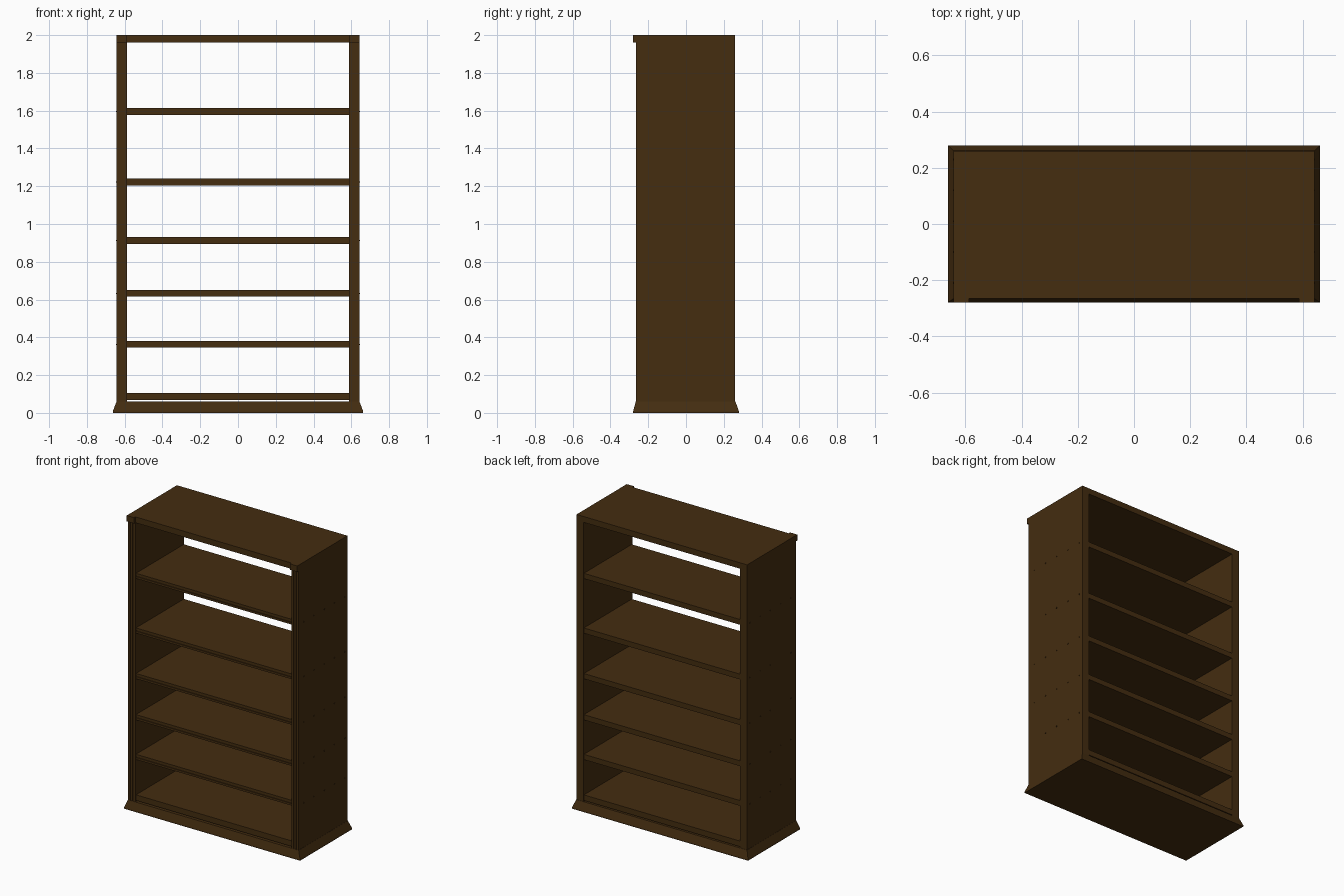
import bpy, bmesh

if "Cube" in bpy.data.objects:
    bpy.data.objects.remove(bpy.data.objects["Cube"])

wood = bpy.data.materials.new("dark brown wood")
wood.diffuse_color = (0.058, 0.026, 0.0052, 1)
wood.use_nodes = True
wood.node_tree.nodes["Principled BSDF"].inputs["Base Color"].default_value = wood.diffuse_color


def finish(name, bm):
    bmesh.ops.recalc_face_normals(bm, faces=bm.faces[:])
    me = bpy.data.meshes.new(name)
    bm.to_mesh(me)
    bm.free()
    me.materials.append(wood)
    ob = bpy.data.objects.new(name, me)
    bpy.context.collection.objects.link(ob)
    return ob


def extrude(name, points, offset):
    """Extrude a closed 3D outline along an offset."""
    bm = bmesh.new()
    face = bm.faces.new([bm.verts.new(p) for p in points])
    out = bmesh.ops.extrude_face_region(bm, geom=[face], use_keep_orig=True)
    moved = [v for v in out["geom"] if isinstance(v, bmesh.types.BMVert)]
    bmesh.ops.translate(bm, verts=moved, vec=offset)
    return finish(name, bm)


def box(name, x0, x1, y0, y1, z0, z1):
    return extrude(name, [(x0, y0, z0), (x1, y0, z0), (x1, y1, z0), (x0, y1, z0)],
                   (0, 0, z1 - z0))


FRONT, BACK = -0.265, 0.26
INNER, OUTER = 0.588, 0.642

# Plinth: short foot band, then flared sides
bm = bmesh.new()
rings = []
for x, y0, y1, z in [(0.663, -0.28, 0.28, 0), (0.663, -0.28, 0.28, 0.008),
                     (0.643, -0.266, 0.262, 0.06)]:
    rings.append([bm.verts.new(p) for p in
                  [(-x, y0, z), (x, y0, z), (x, y1, z), (-x, y1, z)]])
for a, b in zip(rings, rings[1:]):
    for i in range(4):
        j = (i + 1) % 4
        bm.faces.new([a[i], a[j], b[j], b[i]])
bm.faces.new(rings[0])
bm.faces.new(rings[-1])
finish("plinth", bm)

# Side panels with two flutes in the front edge, and a cap on each front corner
for s, side in ((-1, "left"), (1, "right")):
    d = FRONT + 0.006
    outline = [(INNER, FRONT), (0.603, FRONT), (0.603, d), (0.608, d),
               (0.608, FRONT), (0.622, FRONT), (0.622, d), (0.627, d),
               (0.627, FRONT), (OUTER, FRONT), (OUTER, BACK), (INNER, BACK)]
    extrude(side + "_panel", [(s * x, y, 0.06) for x, y in outline], (0, 0, 1.9))
    xs = sorted((s * INNER, s * OUTER))
    box(side + "_corner_cap", *xs, -0.28, FRONT, 1.96, 2.0)

# Top board
box("top_board", -OUTER, OUTER, FRONT, BACK, 1.96, 2.0)

# Shelves with a grooved front edge
shelf_heights = [0.345, 0.615, 0.895, 1.205, 1.577]
for n, z in enumerate(shelf_heights):
    y, t = FRONT + 0.008, 0.036
    prof = [(y, z), (y, z + 0.014), (y + 0.005, z + 0.014), (y + 0.005, z + 0.022),
            (y, z + 0.022), (y, z + t), (BACK - 0.002, z + t), (BACK - 0.002, z)]
    extrude("shelf_%d" % (n + 1), [(-INNER, a, b) for a, b in prof], (2 * INNER, 0, 0))
box("bottom_shelf", -INNER, INNER, FRONT + 0.008, BACK - 0.002, 0.067, 0.105)

# Small pegs holding each shelf through the side panels
for n, z in enumerate(shelf_heights):
    for s, side in ((-1, "left"), (1, "right")):
        for k in range(5):
            y = -0.21 + k * 0.11
            xs = sorted((s * 0.638, s * 0.645))
            box("%s_peg_%d_%d" % (side, n + 1, k + 1), *xs,
                y - 0.003, y + 0.003, z + 0.015, z + 0.021)
